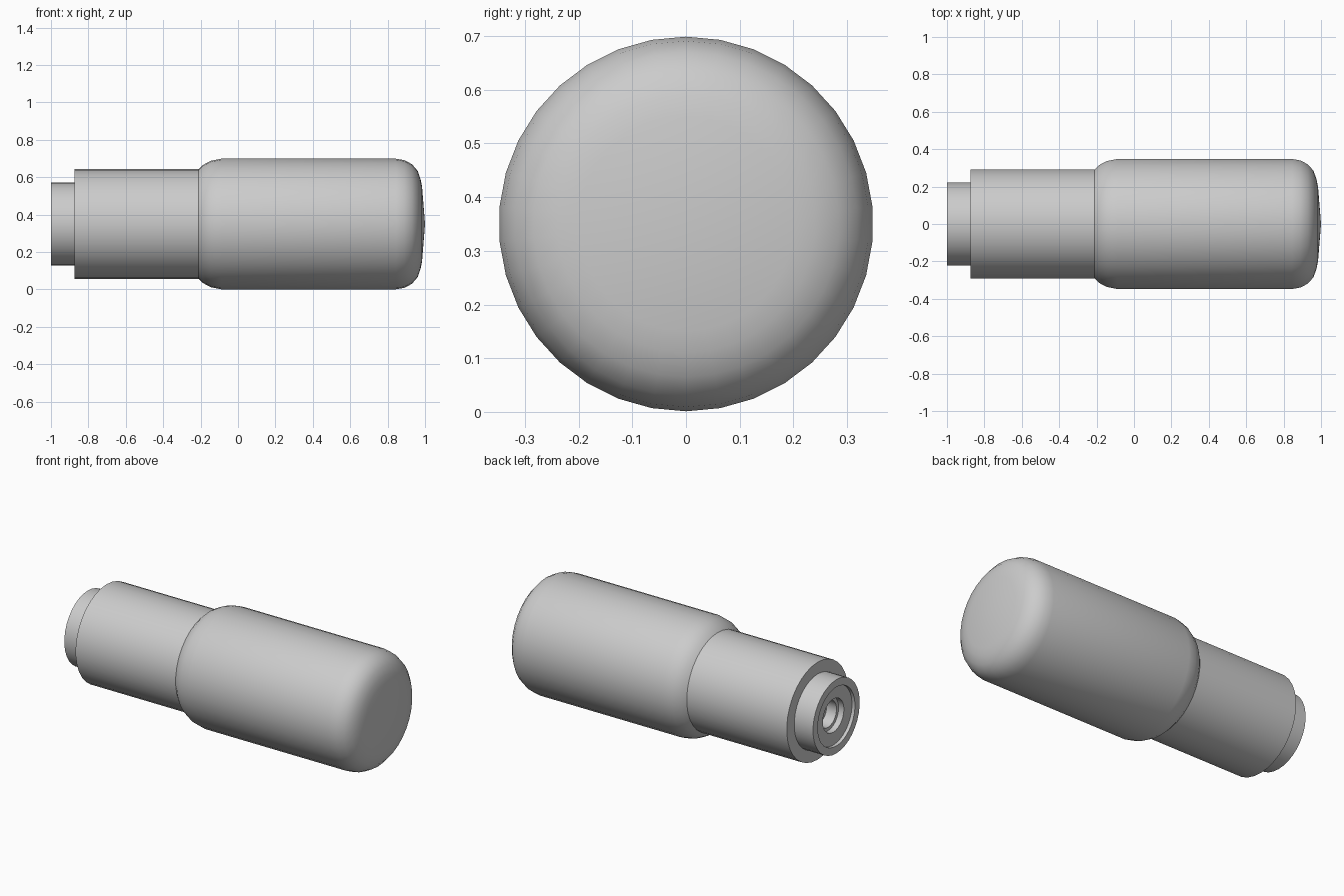
import bpy, bmesh, math

cube = bpy.data.objects.get("Cube")
if cube:
    bpy.data.objects.remove(cube, do_unlink=True)

SIDES = 34
AXIS_HEIGHT = 0.35

grey = bpy.data.materials.new("plain grey")
grey.use_nodes = True
grey.diffuse_color = (0.6, 0.6, 0.6, 1)
grey.node_tree.nodes["Principled BSDF"].inputs["Base Color"].default_value = (0.6, 0.6, 0.6, 1)


def lathe(name, profile):
    """Turn a list of (x, radius) points around the long axis."""
    bm = bmesh.new()
    rings = []
    for x, r in profile:
        if r == 0:
            rings.append([bm.verts.new((x, 0, AXIS_HEIGHT))] * SIDES)
            continue
        angles = [math.tau * i / SIDES for i in range(SIDES)]
        rings.append([bm.verts.new((x, r * math.sin(a), AXIS_HEIGHT + r * math.cos(a)))
                      for a in angles])
    for a, b in zip(rings, rings[1:]):
        for i in range(SIDES):
            j = (i + 1) % SIDES
            corners = list(dict.fromkeys((a[i], a[j], b[j], b[i])))
            bm.faces.new(corners)
    bmesh.ops.recalc_face_normals(bm, faces=bm.faces)
    mesh = bpy.data.meshes.new(name)
    bm.to_mesh(mesh)
    bm.free()
    mesh.materials.append(grey)
    obj = bpy.data.objects.new(name, mesh)
    bpy.context.collection.objects.link(obj)
    bpy.ops.object.select_all(action="DESELECT")
    obj.select_set(True)
    bpy.context.view_layer.objects.active = obj
    bpy.ops.object.shade_smooth_by_angle(angle=math.radians(40))
    return obj


# Wide rounded body with a slightly domed end
lathe("body", [(-0.21, 0), (-0.21, 0.293), (-0.187, 0.316), (-0.145, 0.338),
               (-0.09, 0.349), (0.845, 0.349), (0.89, 0.341), (0.93, 0.32),
               (0.96, 0.285), (0.976, 0.24), (0.984, 0.2), (1, 0)])

# Narrower sleeve
lathe("sleeve", [(-0.875, 0), (-0.875, 0.293), (-0.2, 0.293), (-0.2, 0)])

# End collar with a shallow recess and a stepped bore
lathe("collar", [(-0.87, 0), (-0.87, 0.222), (-1, 0.222), (-1, 0.177),
                 (-0.98, 0.177), (-0.98, 0.1), (-0.945, 0.1),
                 (-0.945, 0.08), (-0.88, 0.08), (-0.88, 0)])
